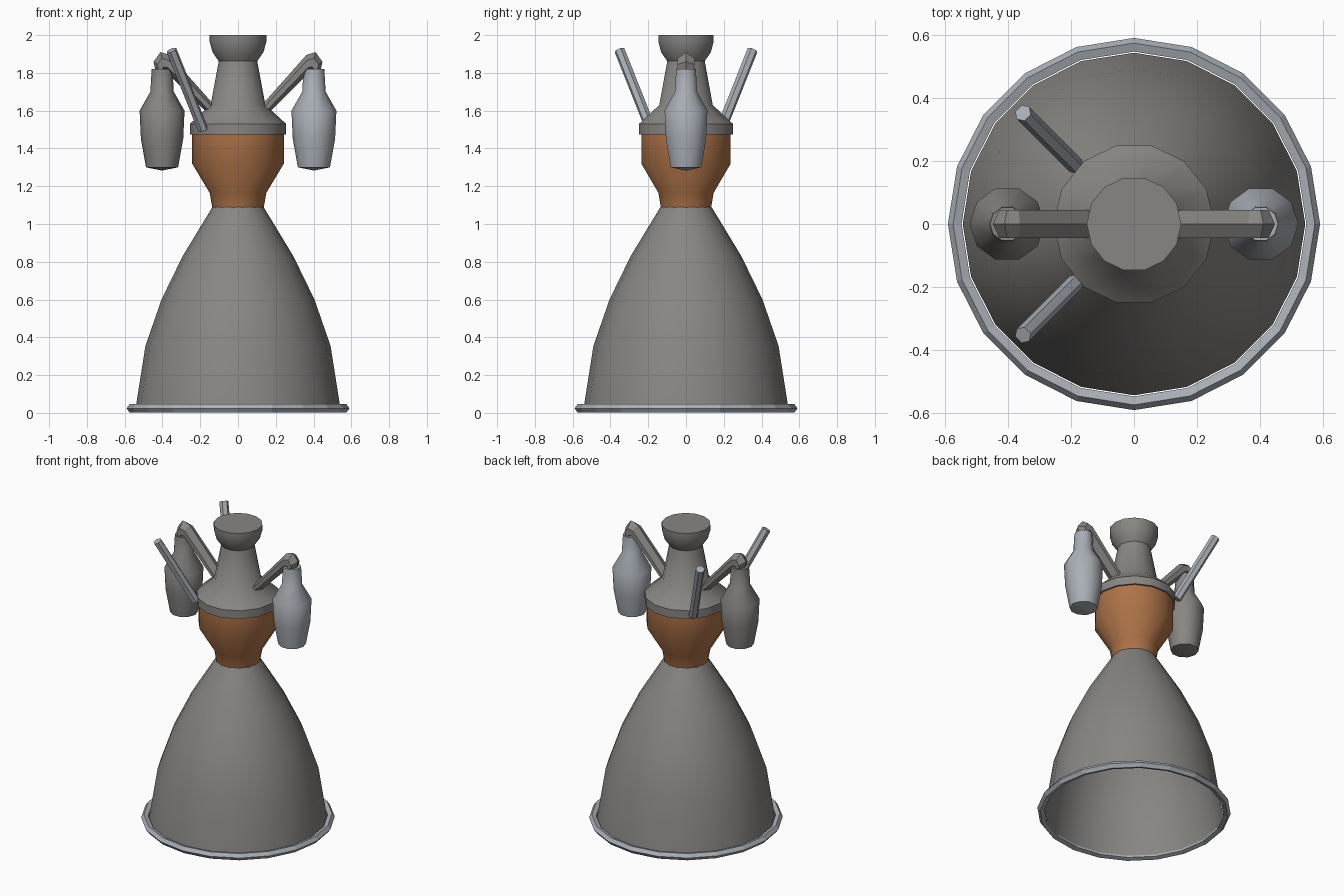
import bpy, bmesh, math
from mathutils import Vector

if "Cube" in bpy.data.objects:
    bpy.data.objects.remove(bpy.data.objects["Cube"])


def material(name, rgb):
    m = bpy.data.materials.new(name)
    m.diffuse_color = (*rgb, 1)
    m.use_nodes = True
    m.node_tree.nodes["Principled BSDF"].inputs["Base Color"].default_value = m.diffuse_color
    return m


GREY = material("warm_grey_metal", (0.25, 0.24, 0.228))
STEEL = material("pale_blue_steel", (0.40, 0.43, 0.47))
COPPER = material("copper", (0.42, 0.17, 0.065))


def skin(name, rings, mat, closed=False, caps=False, smooth=None):
    """Bridge a list of equal-length vertex rings into one mesh object."""
    bm = bmesh.new()
    loops = [[bm.verts.new(p) for p in ring] for ring in rings]
    n = len(loops[0])
    for k in range(len(loops) - (0 if closed else 1)):
        a, b = loops[k], loops[(k + 1) % len(loops)]
        for i in range(n):
            j = (i + 1) % n
            bm.faces.new((a[i], a[j], b[j], b[i]))
    if caps:
        bm.faces.new(loops[0][::-1])
        bm.faces.new(loops[-1])
    bmesh.ops.remove_doubles(bm, verts=bm.verts, dist=1e-5)
    bmesh.ops.recalc_face_normals(bm, faces=bm.faces)
    me = bpy.data.meshes.new(name)
    bm.to_mesh(me)
    bm.free()
    me.materials.append(mat)
    ob = bpy.data.objects.new(name, me)
    bpy.context.collection.objects.link(ob)
    if smooth:
        bpy.ops.object.select_all(action='DESELECT')
        ob.select_set(True)
        bpy.context.view_layer.objects.active = ob
        bpy.ops.object.shade_smooth_by_angle(angle=math.radians(smooth))
    return ob


def lathe(name, profile, sides, mat, x=0, **kw):
    """Turn a (radius, height) profile around a vertical axis."""
    rings = [[(x + r * math.cos(2 * math.pi * i / sides),
               r * math.sin(2 * math.pi * i / sides), z) for i in range(sides)]
             for r, z in profile]
    return skin(name, rings, mat, **kw)


# Nozzle bell, open at the bottom
lathe("nozzle_bell", [(0.543, 0.02), (0.49, 0.355), (0.405, 0.60), (0.293, 0.83),
                      (0.19, 1.0), (0.135, 1.09)], 20, GREY, smooth=40)

# Five-sided ring around the bell mouth
rim = [(0.566 + 0.024 * math.cos(2 * math.pi * k / 5),
        0.024 + 0.024 * math.sin(2 * math.pi * k / 5)) for k in range(5)]
lathe("nozzle_rim", rim, 20, STEEL, closed=True)

# Copper combustion chamber
lathe("combustion_chamber", [(0.136, 1.085), (0.15, 1.165), (0.243, 1.32), (0.243, 1.48)],
      14, COPPER, caps=True, smooth=40)

# Collar, neck and inlet cup
lathe("injector_head", [(0.255, 1.475), (0.255, 1.53), (0.145, 1.63), (0.102, 1.862),
                        (0.135, 1.91), (0.15, 1.965), (0.15, 2.0)],
      14, GREY, caps=True, smooth=40)

# Side pumps and the elbow pipes that feed them
PUMP = [(0.085, 1.30), (0.112, 1.45), (0.119, 1.60), (0.062, 1.70), (0.055, 1.82)]
PIPE = [((0.10, 1.60), (0.14, 1.565)), ((0.362, 1.895), (0.375, 1.80)),
        ((0.41, 1.91), (0.385, 1.80)), ((0.447, 1.86), (0.38, 1.81)),
        ((0.435, 1.80), (0.37, 1.80))]
HEX = [(0, 0), (0.044, 0.3), (0.044, 0.7), (0, 1), (-0.044, 0.7), (-0.044, 0.3)]
for side, s, mat in (("left", -1, GREY), ("right", 1, STEEL)):
    lathe(side + "_pump", [(0.001, 1.283)] + PUMP, 10, mat, x=0.402 * s,
          caps=True, smooth=40)
    rings = []
    for outer, inner in PIPE:
        o, i = Vector((outer[0] * s, 0, outer[1])), Vector((inner[0] * s, 0, inner[1]))
        rings.append([o.lerp(i, t) + Vector((0, y, 0)) for y, t in HEX])
    skin(side + "_pipe", rings, GREY, caps=True)

# Slanted six-sided rods at the front and back
for side, s in (("front", -1), ("back", 1)):
    a, b = Vector((-0.185, 0.185 * s, 1.50)), Vector((-0.352, 0.352 * s, 1.92))
    turn = (b - a).to_track_quat('Z', 'Y')
    rings = [[p + turn @ Vector((0.028 * math.cos(k * math.pi / 3),
                                 0.028 * math.sin(k * math.pi / 3), 0))
              for k in range(6)] for p in (a, b)]
    skin(side + "_rod", rings, STEEL, caps=True)
